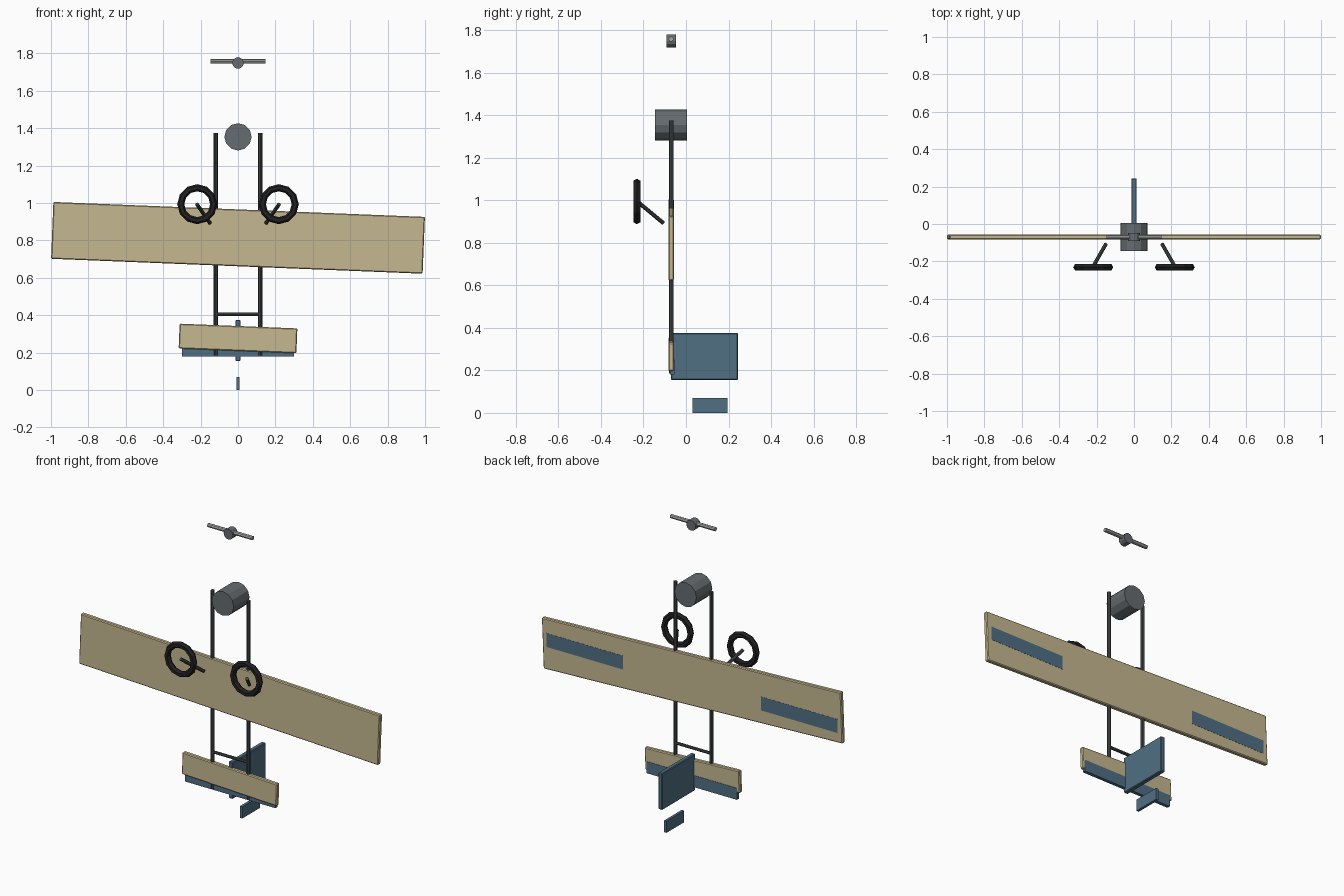
import bpy
from math import radians, pi
from mathutils import Vector

if "Cube" in bpy.data.objects:
    bpy.data.objects.remove(bpy.data.objects["Cube"])


def material(name, r, g, b):
    m = bpy.data.materials.new(name)
    m.diffuse_color = (r, g, b, 1)
    m.use_nodes = True
    m.node_tree.nodes["Principled BSDF"].inputs["Base Color"].default_value = m.diffuse_color
    return m


FABRIC = material("tan_fabric", 0.56, 0.48, 0.28)
BLUE = material("blue_panel", 0.08, 0.16, 0.23)
TUBE = material("dark_tube", 0.06, 0.07, 0.07)
METAL = material("engine_metal", 0.13, 0.15, 0.16)
BLADE = material("pale_blade", 0.4, 0.4, 0.38)
RUBBER = material("rubber", 0.015, 0.015, 0.017)


def finish(name, mat):
    o = bpy.context.object
    o.name = name
    o.data.materials.append(mat)
    return o


def box(name, mat, centre, size, tilt=0, bevel=0):
    bpy.ops.mesh.primitive_cube_add(size=1, location=centre)
    o = finish(name, mat)
    o.scale = size
    bpy.ops.object.transform_apply(location=False, rotation=False, scale=True)
    o.rotation_euler.y = radians(tilt)
    if bevel:
        mod = o.modifiers.new("soft_edge", 'BEVEL')
        mod.width = bevel
        mod.segments = 1
    return o


def rod(name, mat, a, b, radius, sides=8):
    a, b = Vector(a), Vector(b)
    d = b - a
    bpy.ops.mesh.primitive_cylinder_add(vertices=sides, radius=radius, depth=d.length,
                                        location=(a + b) / 2)
    o = finish(name, mat)
    o.rotation_euler = d.to_track_quat('Z', 'Y').to_euler()
    return o


Y = -0.07  # plane of the airframe

# Main wing and tailplane, both slightly tilted
box("main_wing", FABRIC, (0, Y, 0.814), (1.988, 0.026, 0.304), 2.3, 0.005)
box("tailplane", FABRIC, (0, Y, 0.276), (0.63, 0.026, 0.133), 2.3, 0.005)

# Control surfaces
for s, side in ((-1, "left"), (1, "right")):
    box(side + "_aileron", BLUE, (s * 0.712, -0.066, 0.8), (0.506, 0.02, 0.082))
box("elevator", BLUE, (0, -0.065, 0.215), (0.6, 0.02, 0.07))
box("rudder", BLUE, (0, 0.087, 0.265), (0.027, 0.315, 0.22), 0, 0.004)
box("tail_skid", BLUE, (0, 0.113, 0.035), (0.016, 0.166, 0.07))

# Twin booms and their cross tube
for s, side in ((-1, "left"), (1, "right")):
    rod(side + "_boom", TUBE, (s * 0.119, Y, 0.185), (s * 0.119, Y, 1.375), 0.011)
rod("cross_tube", TUBE, (-0.119, Y, 0.405), (0.119, Y, 0.405), 0.009)

# Engine and propeller
rod("engine", METAL, (0, -0.145, 1.354), (0, 0.005, 1.354), 0.073, 12)
rod("propeller_hub", METAL, (0, -0.092, 1.749), (0, -0.047, 1.749), 0.031, 12)
rod("propeller_blade", BLADE, (-0.148, Y, 1.757), (0.148, Y, 1.757), 0.012)

# Landing gear
for s, side in ((-1, "left"), (1, "right")):
    rod(side + "_gear_strut", TUBE, (s * 0.15, -0.107, 0.893), (s * 0.22, -0.229, 0.994), 0.01)
    bpy.ops.mesh.primitive_torus_add(major_segments=12, minor_segments=6, major_radius=0.088,
                                     minor_radius=0.019, location=(s * 0.218, -0.231, 0.994),
                                     rotation=(pi / 2, 0, 0))
    finish(side + "_wheel", RUBBER)
